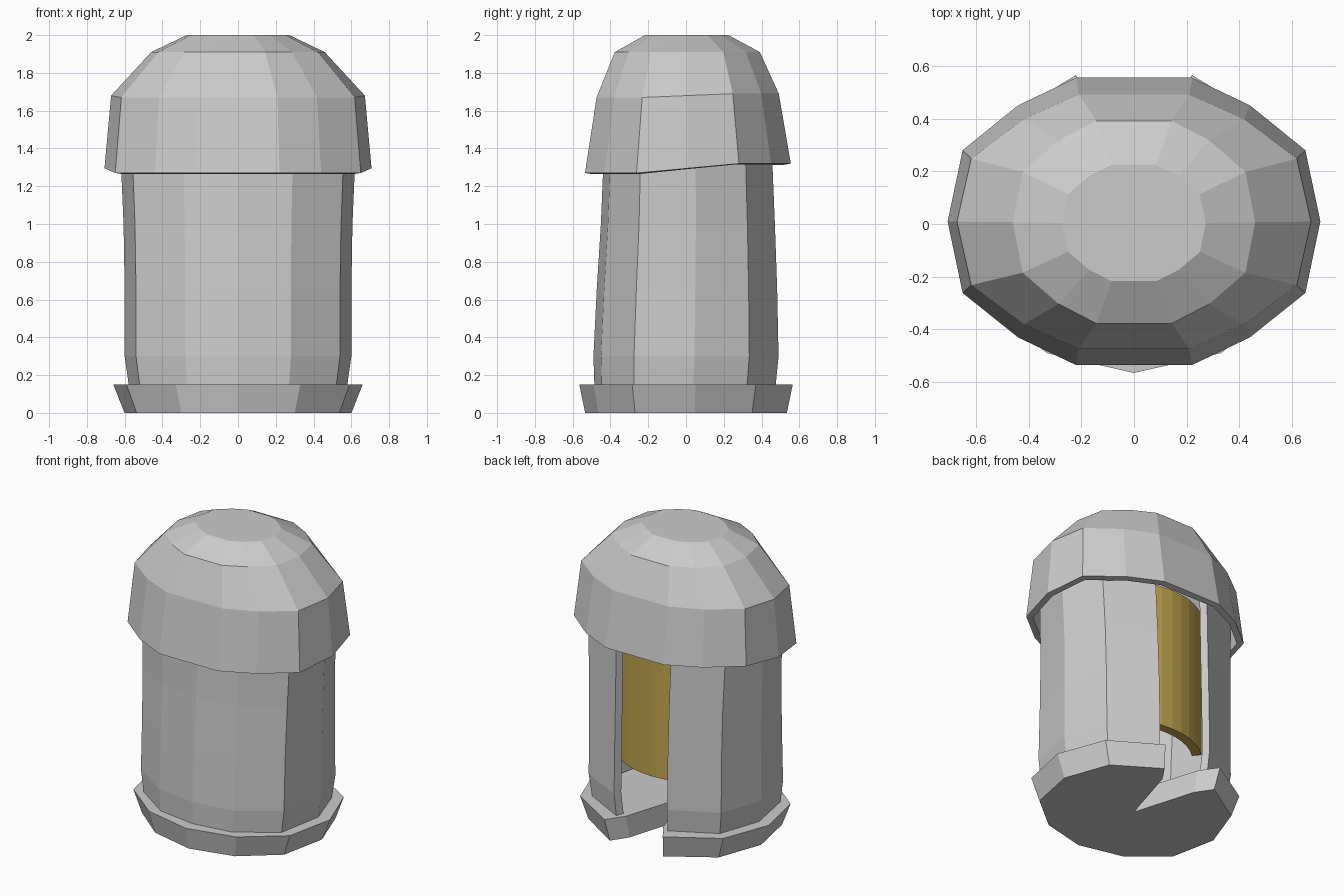
import bpy, bmesh, math

if "Cube" in bpy.data.objects:
    bpy.data.objects.remove(bpy.data.objects["Cube"])


def mirrored(half):
    """Half outline on +x, running front to back, mirrored into a full outline."""
    return half + [(-x, y) for x, y in reversed(half) if x > 0.001]


def finish(name, bm, thickness=0, colour=None):
    mesh = bpy.data.meshes.new(name)
    bm.to_mesh(mesh)
    bm.free()
    ob = bpy.data.objects.new(name, mesh)
    bpy.context.collection.objects.link(ob)
    if thickness:
        mod = ob.modifiers.new("wall", 'SOLIDIFY')
        mod.thickness = thickness
        mod.offset = -1
        mod.use_even_offset = True
    if colour:
        mat = bpy.data.materials.new(name)
        mat.diffuse_color = colour
        mat.use_nodes = True
        mat.node_tree.nodes["Principled BSDF"].inputs["Base Color"].default_value = mat.diffuse_color
        mesh.materials.append(mat)
    return ob


def loft(rings, closed=True, cap_top=False, cap_bottom=False):
    """Join counter-clockwise rings of points from bottom to top."""
    bm = bmesh.new()
    vs = [[bm.verts.new(p) for p in ring] for ring in rings]
    n = len(vs[0])
    for lo, hi in zip(vs, vs[1:]):
        for i in range(n if closed else n - 1):
            j = (i + 1) % n
            bm.faces.new((lo[i], lo[j], hi[j], hi[i]))
    if cap_top:
        bm.faces.new(vs[-1])
    if cap_bottom:
        bm.faces.new(vs[0][::-1])
    return bm


def slope(y, front, back):
    """Height that climbs from the front level to the back level."""
    t = min(1, max(0, (y + 0.26) / 0.54))
    return front + t * (back - front)


# Base plate: flared disc with a wedge notch at the back
base_half = [(0, -.565), (.33, -.49), (.59, -.285), (.66, .05), (.54, .37), (.22, .565),
             (.14, .45)]
base_out = mirrored(base_half)
base_out.insert(len(base_half), (0, 0))
finish("base_plate", loft([[(x * .91, y * .945, 0) for x, y in base_out],
                           [(x, y, .15) for x, y in base_out]],
                          cap_top=True, cap_bottom=True))

# Body: open shell with a full-height slot at the back
right = [(0, -.49), (.28, -.45), (.54, -.275), (.6, .045), (.5, .335), (.2, .49)]
left = [(-x, y) for x, y in reversed(right[1:])]
body_out = left + right
body_rings = []
for z, sx, sy, dy in [(.15, .965, .98, -.005), (.3, 1, 1, 0), (.65, 1.0, .975, .005),
                      (1.0, 1.01, .94, .01), (1.42, 1.04, .905, .01)]:
    body_rings.append([(x * sx, y * sy + dy, z) for x, y in body_out])
finish("body_shell", loft(body_rings, closed=False), thickness=.05)

# Curved inner panel behind the slot
arc = [math.radians(90 + a) for a in range(-50, 51, 10)]
panel = [[(.45 * math.cos(a), .37 * math.sin(a), z) for a in arc] for z in (.43, 1.42)]
finish("inner_panel", loft(panel, closed=False), thickness=.06,
       colour=(.55, .38, .08, 1))

# Domed lid, its rim higher at the back
lid_out = mirrored([(.22, -.535), (.44, -.43), (.65, -.262), (.707, .01), (.65, .28),
                    (.44, .45), (.22, .555)])
lid_rings = [[(x, y, slope(y, 1.27, 1.32)) for x, y in lid_out],
             [(x * .95, y * .885, slope(y, 1.67, 1.69)) for x, y in lid_out],
             [(x * .65, y * .705, 1.91) for x, y in lid_out],
             [(x * .385, y * .405, 2.0) for x, y in lid_out]]
finish("domed_lid", loft(lid_rings, cap_top=True), thickness=.04)
